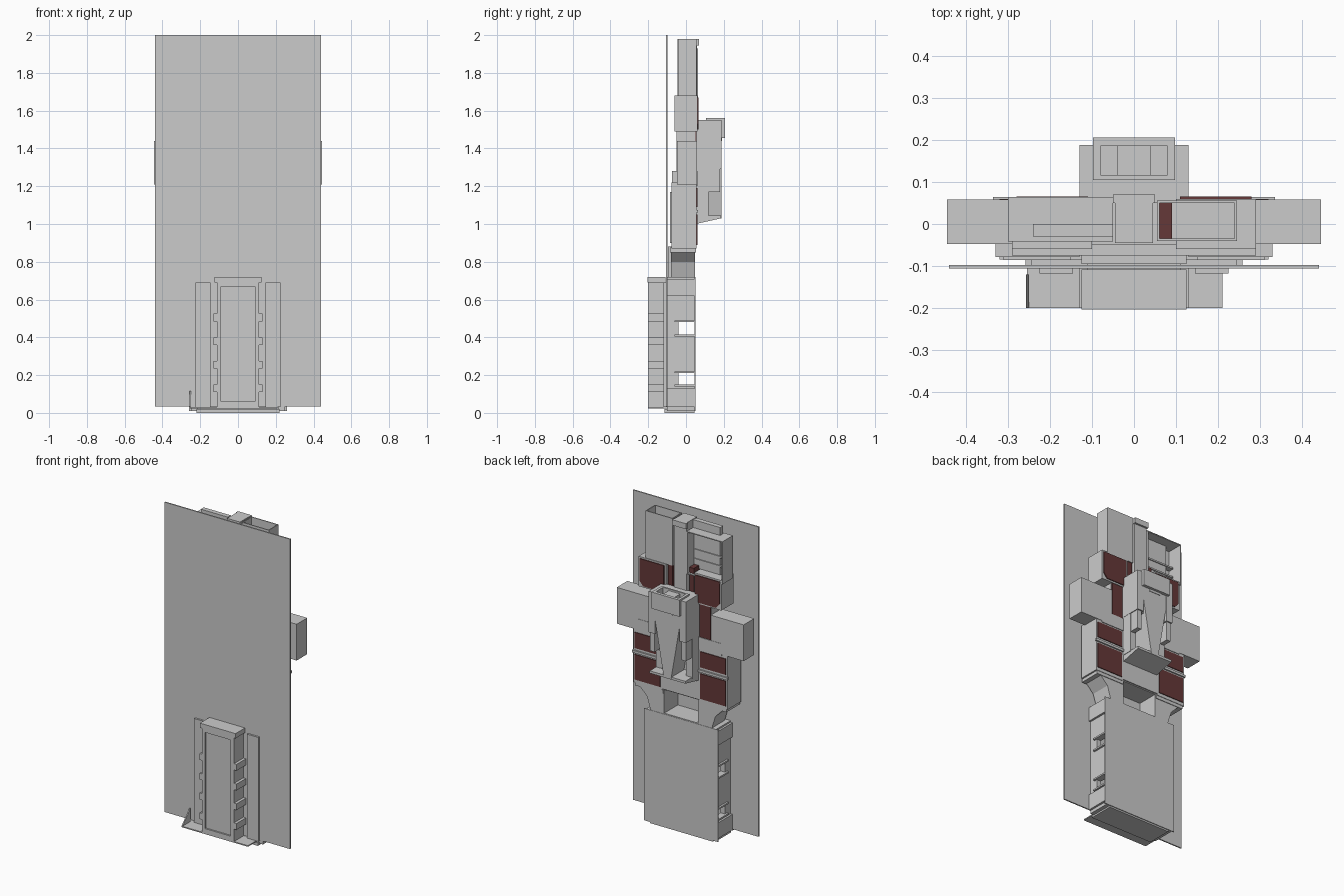
import bpy, bmesh

red = bpy.data.materials.new("dark_red")
red.diffuse_color = (0.13, 0.04, 0.04, 1)


def finish(name, bm, mat=None):
    bmesh.ops.recalc_face_normals(bm, faces=bm.faces)
    me = bpy.data.meshes.new(name)
    bm.to_mesh(me)
    bm.free()
    ob = bpy.data.objects.new(name, me)
    bpy.context.collection.objects.link(ob)
    if mat:
        me.materials.append(mat)
    return ob


def mirror(ob):
    ob.modifiers.new("mirror", 'MIRROR')
    return ob


def prism(name, pts, axis, a, b, mat=None):
    """Extrude a 2D outline along x, y or z from a to b."""
    place = {'x': lambda p, d: (d, p[0], p[1]),
             'y': lambda p, d: (p[0], d, p[1]),
             'z': lambda p, d: (p[0], p[1], d)}[axis]
    bm = bmesh.new()
    face = bm.faces.new([bm.verts.new(place(p, a)) for p in pts])
    ext = bmesh.ops.extrude_face_region(bm, geom=[face])
    step = place((0, 0), b - a)
    bmesh.ops.translate(bm, vec=step, verts=[v for v in ext['geom'] if isinstance(v, bmesh.types.BMVert)])
    return finish(name, bm, mat)


def box(name, x0, x1, y0, y1, z0, z1, mat=None):
    return prism(name, [(x0, y0), (x1, y0), (x1, y1), (x0, y1)], 'z', z0, z1, mat)


def shell(name, x0, x1, y0, y1, z0, z1, open_side, t=0.008):
    """Box made of walls, one side (a normal such as +y) left open."""
    bm = bmesh.new()
    bmesh.ops.create_cube(bm, size=1)
    for v in bm.verts:
        v.co = (x0 if v.co.x < 0 else x1, y0 if v.co.y < 0 else y1, z0 if v.co.z < 0 else z1)
    axis, sign = 'xyz'.index(open_side[1]), 1 if open_side[0] == '+' else -1
    bm.normal_update()
    gone = [f for f in bm.faces if f.normal[axis] * sign > 0.5]
    bmesh.ops.delete(bm, geom=gone, context='FACES_ONLY')
    ob = finish(name, bm)
    m = ob.modifiers.new("wall", 'SOLIDIFY')
    m.thickness = t
    m.offset = -1
    for f in ob.data.polygons:  # make sure the walls face outward
        c = f.center - type(f.center)(((x0 + x1) / 2, (y0 + y1) / 2, (z0 + z1) / 2))
        if c.dot(f.normal) < 0:
            f.flip()
    return ob


# Large flat front panel
box("front_panel", -0.44, 0.44, -0.106, -0.098, 0.035, 2.0)

# Raised front column with rim, cap and wrap-around ribs
box("column_core", -0.11, 0.11, -0.192, -0.106, 0.03, 0.69)
mirror(box("column_rim_side", 0.09, 0.112, -0.202, -0.106, 0.03, 0.69))
box("column_rim_bottom", -0.09, 0.09, -0.202, -0.19, 0.03, 0.06)
box("column_rim_top", -0.09, 0.09, -0.202, -0.19, 0.67, 0.7)
box("column_cap", -0.125, 0.125, -0.203, -0.108, 0.69, 0.72)
for z in (0.13, 0.255, 0.38, 0.505):
    mirror(box("column_rib", 0.105, 0.13, -0.2, -0.106, z - 0.02, z + 0.02))

# Flat strips beside the column and the folded foot flap
mirror(box("front_strip", 0.145, 0.225, -0.118, -0.1, 0.03, 0.69))
box("foot_flap", -0.255, 0.21, -0.2, -0.1, 0.024, 0.031)
prism("foot_fin", [(-0.2, 0.03), (-0.12, 0.03), (-0.12, 0.115)], 'x', -0.257, -0.25)

# Lower body: back sheet, notched side walls, end plates
box("lower_back_sheet", -0.26, 0.26, 0.045, 0.05, 0.01, 0.72)
notched = [(-0.1, 0.01), (0.048, 0.01), (0.048, 0.15), (-0.04, 0.15), (-0.04, 0.21), (0.048, 0.21),
           (0.048, 0.415), (-0.04, 0.415), (-0.04, 0.48), (0.048, 0.48), (0.048, 0.72), (-0.1, 0.72)]
mirror(prism("lower_side_wall", notched, 'x', 0.215, 0.245))
mirror(box("lower_foot_block", 0.24, 0.258, -0.1, 0.048, 0.03, 0.13))
mirror(box("lower_side_pad", 0.24, 0.258, -0.1, 0.048, 0.62, 0.71))
for z in (0.14, 0.21, 0.405, 0.48):
    mirror(box("notch_frame", 0.24, 0.257, -0.06, 0.048, z, z + 0.01))
box("lower_bottom_plate", -0.22, 0.22, -0.115, 0.045, 0.0, 0.02)
mirror(box("lower_top_plate", 0.11, 0.24, -0.1, 0.048, 0.71, 0.72))

# Waist: open centre tray with tapered hip links at both sides
shell("waist_tray", -0.125, 0.125, -0.095, 0.048, 0.72, 0.88, '+y')
mirror(prism("hip_link", [(0.125, 0.72), (0.215, 0.72), (0.24, 0.80), (0.31, 0.87), (0.125, 0.87)],
             'y', -0.08, 0.048))
mirror(box("hip_ledge", 0.125, 0.32, -0.085, 0.052, 0.85, 0.875))

# Hips: broad body with red back plates
box("hip_center", -0.14, 0.14, -0.07, 0.055, 0.88, 1.22)
mirror(box("hip_block", 0.13, 0.33, -0.078, 0.055, 0.87, 1.22))
mirror(box("hip_front_pad", 0.15, 0.31, -0.086, -0.075, 0.9, 1.17))
mirror(box("hip_plate_low", 0.14, 0.32, 0.05, 0.06, 0.89, 1.05, red))
mirror(box("hip_plate_high", 0.14, 0.32, 0.05, 0.06, 1.09, 1.19, red))
mirror(box("hip_rail", 0.13, 0.335, 0.05, 0.064, 1.06, 1.075))
box("torso_ledge", -0.29, 0.29, -0.075, 0.06, 1.2, 1.28)

# Chest and arms
box("chest", -0.215, 0.215, -0.05, 0.05, 1.22, 1.5)
mirror(box("chest_plate", 0.135, 0.21, 0.045, 0.056, 1.22, 1.49, red))
mirror(box("arm", 0.215, 0.445, -0.048, 0.058, 1.21, 1.44))

# Shoulders with clipped lower corner plates
mirror(box("shoulder", 0.1, 0.29, -0.06, 0.06, 1.49, 1.68))
mirror(prism("shoulder_plate", [(0.11, 1.5), (0.255, 1.5), (0.28, 1.53), (0.28, 1.67), (0.11, 1.67)],
             'y', 0.055, 0.066, red))
mirror(box("neck_strip", 0.058, 0.09, -0.04, 0.05, 1.48, 1.7, red))

# Top section: centre spine, box open upward, box open backward
box("spine", -0.045, 0.045, -0.045, 0.058, 1.48, 1.98)
box("spine_top_lip", -0.05, 0.05, 0.05, 0.07, 1.945, 1.98)
shell("top_box_left", 0.055, 0.245, -0.04, 0.056, 1.68, 1.98, '+z')
shell("top_box_right", -0.3, -0.05, -0.042, 0.064, 1.66, 1.93, '+y')
box("top_box_step", -0.24, -0.05, -0.03, 0.0, 1.68, 1.98)
for z in (1.73, 1.79):
    box("top_box_ridge", -0.29, -0.06, -0.03, 0.006, z, z + 0.01)

# Backpack: upper block, split collar, tapered spine and side legs
mirror(box("pack_side", 0.085, 0.13, 0.05, 0.188, 1.29, 1.55))
box("pack_core", -0.09, 0.09, 0.05, 0.17, 1.29, 1.46)
box("pack_front_wall", -0.09, 0.09, 0.05, 0.11, 1.46, 1.55)
box("collar_front", -0.097, 0.097, 0.105, 0.116, 1.46, 1.56)
box("collar_back", -0.097, 0.097, 0.186, 0.206, 1.455, 1.56)
mirror(box("collar_side", 0.08, 0.097, 0.105, 0.2, 1.46, 1.56))
box("collar_bridge", -0.04, 0.04, 0.11, 0.19, 1.44, 1.55)
prism("pack_taper", [(-0.025, 1.03), (0.025, 1.03), (0.1, 1.46), (-0.1, 1.46)], 'y', 0.06, 0.187)
mirror(box("pack_leg", 0.085, 0.128, 0.05, 0.12, 1.04, 1.3))
mirror(box("pack_leg_rear", 0.095, 0.125, 0.11, 0.18, 1.17, 1.3))
prism("pack_base", [(0.05, 1.0), (0.185, 1.03), (0.185, 1.045), (0.05, 1.045)], 'x', -0.125, 0.125)
